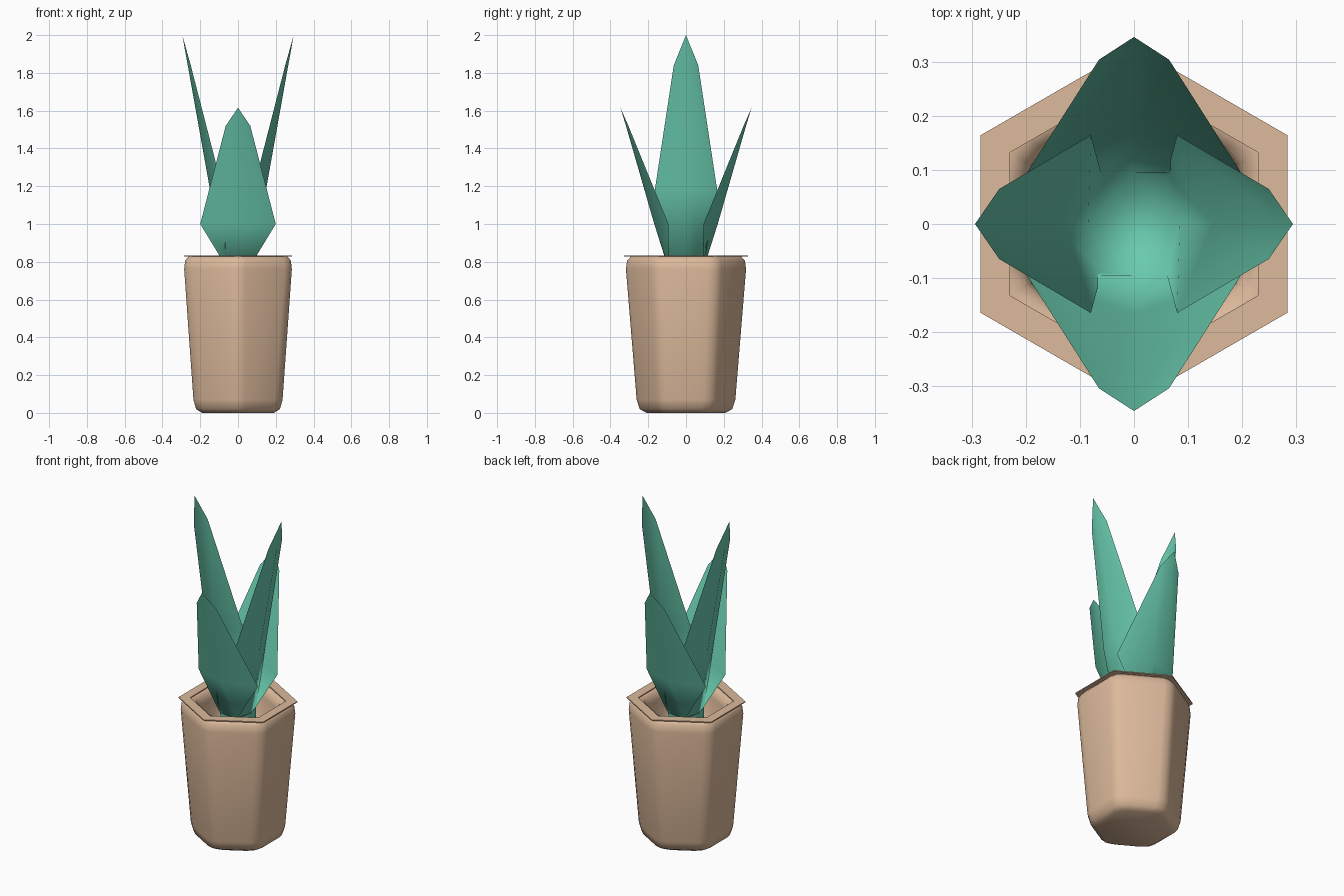
import bpy, bmesh
from math import sin, cos, radians
from mathutils import Vector

if "Cube" in bpy.data.objects:
    bpy.data.objects.remove(bpy.data.objects["Cube"], do_unlink=True)


def material(name, rgb):
    m = bpy.data.materials.new(name)
    m.use_nodes = True
    m.diffuse_color = (*rgb, 1)
    m.node_tree.nodes["Principled BSDF"].inputs["Base Color"].default_value = (*rgb, 1)
    return m


clay = material("tan clay", (0.72, 0.49, 0.33))
green = material("leaf green", (0.14, 0.59, 0.42))


def finish(bm, name, mat, smooth):
    bmesh.ops.recalc_face_normals(bm, faces=bm.faces)
    for f in bm.faces:
        f.smooth = smooth
    mesh = bpy.data.meshes.new(name)
    bm.to_mesh(mesh)
    bm.free()
    mesh.materials.append(mat)
    ob = bpy.data.objects.new(name, mesh)
    bpy.context.collection.objects.link(ob)
    return ob


def hexagon(bm, apothem, z, rounding):
    """Ring of six corners pointing along y, each softened into three points."""
    corners = [Vector((cos(radians(a)), sin(radians(a)), 0)) * apothem / cos(radians(30))
               for a in range(30, 390, 60)]
    ring = []
    for i, c in enumerate(corners):
        if rounding == 0:
            ring.append(c)
            continue
        a = c + (corners[i - 1] - c).normalized() * rounding
        b = c + (corners[(i + 1) % 6] - c).normalized() * rounding
        ring += [a, (a + b) / 4 + c / 2, b]
    return [bm.verts.new((p.x, p.y, z)) for p in ring]


def bridge(bm, a, b):
    n = len(a)
    for i in range(n):
        bm.faces.new((a[i], a[(i + 1) % n], b[(i + 1) % n], b[i]))


# Hollow pot: outside from the foot up, over the lip, then down the inside
bm = bmesh.new()
profile = [(0.19, 0), (0.222, 0.02), (0.236, 0.07), (0.285, 0.76), (0.28, 0.805),
           (0.262, 0.828), (0.235, 0.828), (0.21, 0.815), (0.2, 0.77), (0.17, 0.1)]
rings = [hexagon(bm, r, z, 0.045) for r, z in profile]
for lower, upper in zip(rings, rings[1:]):
    bridge(bm, lower, upper)
bm.faces.new(rings[0])
bm.faces.new(rings[-1])
finish(bm, "pot", clay, True)

# Thin sharp-cornered rim plate
bm = bmesh.new()
section = [(0.285, 0.828), (0.285, 0.834), (0.23, 0.834), (0.23, 0.828)]
rings = [hexagon(bm, r, z, 0) for r, z in section]
for i in range(4):
    bridge(bm, rings[i - 1], rings[i])
finish(bm, "pot_rim", clay, False)

# Rosette of four folded leaves growing from one small base
BASE_Z = 0.77
HALF_X, HALF_Y = 0.06, 0.09
bm = bmesh.new()
corner = {(sx, sy): bm.verts.new((sx * HALF_X, sy * HALF_Y, BASE_Z))
          for sx in (-1, 1) for sy in (-1, 1)}

# Each row: distance of edge, distance of midrib, half width, height
SIDE = [(0.08, 0.148, 0.165, 1.18), (0.25, 0.266, 0.065, 1.84), (0.295, 0.295, 0, 2.0)]
FRONT = [(0.093, 0.168, 0.2, 1.0), (0.305, 0.318, 0.065, 1.52), (0.347, 0.347, 0, 1.615)]


def leaf(direction, rows, left, right, base_reach):
    out = Vector(direction)
    across = Vector((-out.y, out.x, 0))

    def point(reach, side, z):
        return bm.verts.new(out * reach + across * side + Vector((0, 0, z)))

    mid = point(base_reach, 0, BASE_Z)
    previous = (left, mid, right)
    for edge, rib, half, z in rows[:-1]:
        row = (point(edge, half, z), point(rib, 0, z), point(edge, -half, z))
        for i in (0, 1):
            bm.faces.new((previous[i], previous[i + 1], row[i + 1], row[i]))
        previous = row
    tip = point(rows[-1][0], 0, rows[-1][3])
    for i in (0, 1):
        bm.faces.new((previous[i], previous[i + 1], tip))
    return mid


east = leaf((1, 0, 0), SIDE, corner[1, 1], corner[1, -1], 0.085)
north = leaf((0, 1, 0), FRONT, corner[-1, 1], corner[1, 1], 0.095)
west = leaf((-1, 0, 0), SIDE, corner[-1, -1], corner[-1, 1], 0.085)
south = leaf((0, -1, 0), FRONT, corner[1, -1], corner[-1, -1], 0.095)
bm.faces.new((corner[1, 1], north, corner[-1, 1], west,
              corner[-1, -1], south, corner[1, -1], east))
finish(bm, "leaves", green, True)

# Short stem joining the leaves to the pot floor
bm = bmesh.new()
low, high = ([bm.verts.new((sx * HALF_X * k, sy * HALF_Y * k, z))
              for sx, sy in ((1, 1), (-1, 1), (-1, -1), (1, -1))]
             for k, z in ((0.8, 0.1), (1, BASE_Z - 0.002)))
bridge(bm, low, high)
bm.faces.new(low)
bm.faces.new(high)
finish(bm, "stem", green, False)
